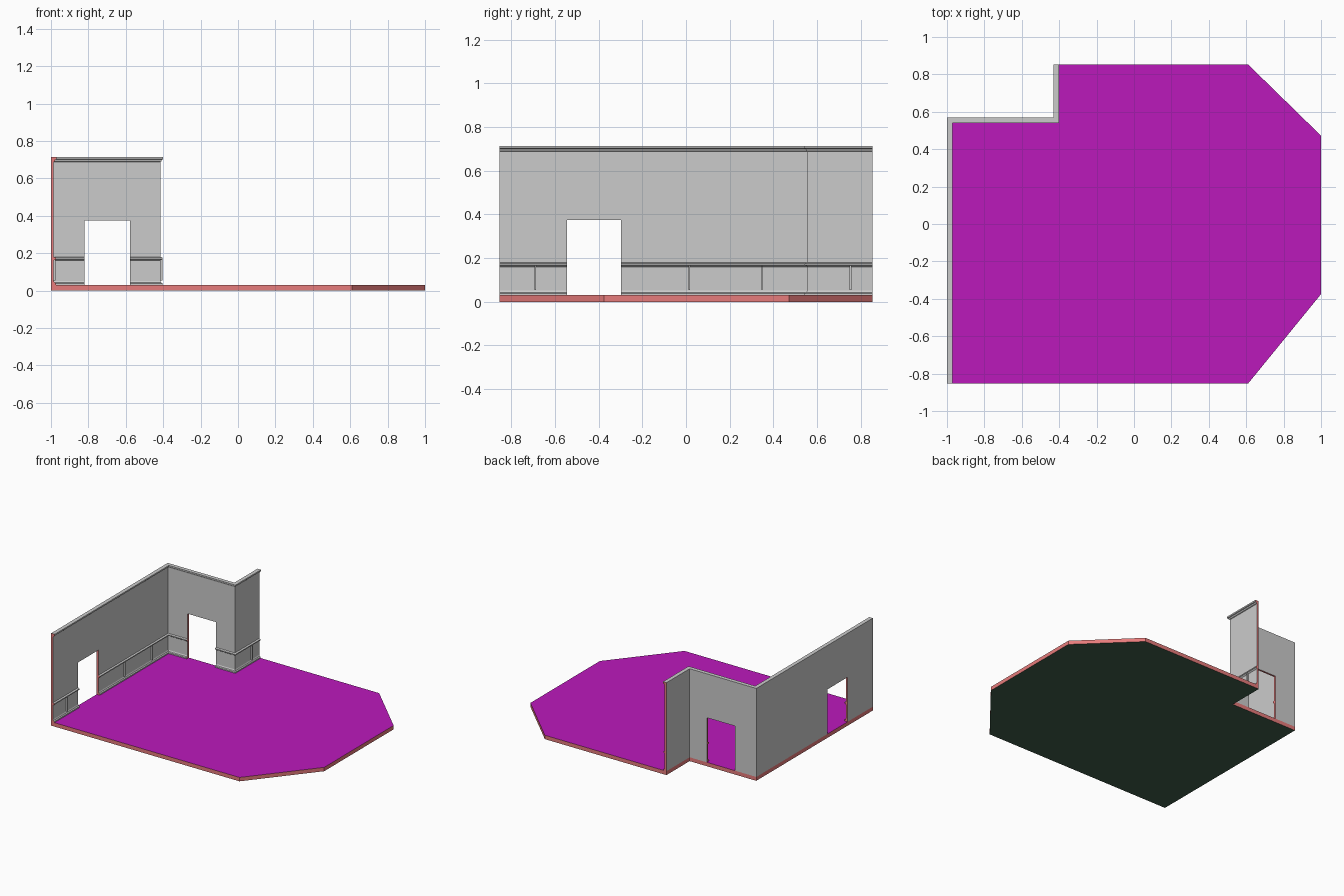
import bpy, bmesh
from mathutils import Vector

if "Cube" in bpy.data.objects:
    bpy.data.objects.remove(bpy.data.objects["Cube"])


def material(name, rgb):
    m = bpy.data.materials.new(name)
    m.diffuse_color = (*rgb, 1)
    m.use_nodes = True
    m.node_tree.nodes["Principled BSDF"].inputs["Base Color"].default_value = m.diffuse_color
    return m


PURPLE = material("floor_purple", (0.5, 0.01, 0.5))
RED = material("cut_red", (0.8, 0.2, 0.2))
GREEN = material("underside_green", (0.05, 0.11, 0.07))
GREY = material("wall_grey", (0.8, 0.8, 0.8))


def finish(bm, name, mats):
    bmesh.ops.recalc_face_normals(bm, faces=bm.faces)
    me = bpy.data.meshes.new(name)
    bm.to_mesh(me)
    bm.free()
    for m in mats:
        me.materials.append(m)
    ob = bpy.data.objects.new(name, me)
    bpy.context.collection.objects.link(ob)
    return ob


FLOOR = 0.03
Y = 0.853

# Floor slab: purple top, red edges, green underside
outline = [(-1, -Y), (0.61, -Y), (1, -0.375), (1, 0.472), (0.61, Y),
           (-0.43, Y), (-0.43, 0.57), (-1, 0.57)]
bm = bmesh.new()
low = [bm.verts.new((x, y, 0)) for x, y in outline]
top = [bm.verts.new((x, y, FLOOR)) for x, y in outline]
bm.faces.new(top).material_index = 0
bm.faces.new(low[::-1]).material_index = 2
for i in range(len(outline)):
    j = (i + 1) % len(outline)
    bm.faces.new((low[i], low[j], top[j], top[i])).material_index = 1
finish(bm, "floor_slab", [PURPLE, RED, GREEN])

# Wall section (distance in from outer face, height), split at door-head height
T = 0.0145
HEAD = 0.375
lower = [(0, HEAD), (0, FLOOR), (0.027, FLOOR), (0.027, 0.039), (0.019, 0.043), (T, 0.052),
         (T, 0.160), (0.021, 0.166), (0.027, 0.168), (0.027, 0.176), (T, 0.180), (T, HEAD)]
upper = [(T, HEAD), (T, 0.688), (0.020, 0.691), (0.023, 0.700), (0.030, 0.703),
         (0.030, 0.714), (0, 0.714), (0, HEAD)]

# Stations along the outer wall line with mitred inward directions
stations = [((-1, -Y), (1, 0)), ((-1, -0.545), (1, 0)), ((-1, -0.298), (1, 0)),
            ((-1, 0.57), (1, -1)), ((-0.82, 0.57), (0, -1)), ((-0.577, 0.57), (0, -1)),
            ((-0.43, 0.57), (1, -1)), ((-0.43, Y), (1, 0))]
doors = {1, 4}          # segments that are doorways

bm = bmesh.new()
cache = {}


def vert(i, point):
    key = (i, point)
    if key not in cache:
        p, n = stations[i]
        d, z = point
        cache[key] = bm.verts.new((p[0] + n[0] * d, p[1] + n[1] * d, z))
    return cache[key]


def strip(i, a, b, mat=0):
    quad = (vert(i, a), vert(i, b), vert(i + 1, b), vert(i + 1, a))
    bm.faces.new(quad).material_index = mat


def cap(i, section):
    bm.faces.new([vert(i, p) for p in section]).material_index = 1


for i in range(len(stations) - 1):
    for a, b in zip(upper, upper[1:]):
        strip(i, a, b)
    if i in doors:
        strip(i, (0, HEAD), (T, HEAD), 1)      # door soffit
        cap(i, lower)                          # door jambs
        cap(i + 1, lower)
    else:
        for a, b in zip(lower, lower[1:]):
            strip(i, a, b)
for i in (0, len(stations) - 1):               # cut wall ends
    cap(i, lower + upper[1:-1])
finish(bm, "walls_with_mouldings", [GREY, RED])


# Slim upright battens between baseboard and rail
def batten(name, x, y, width):
    bm = bmesh.new()
    bmesh.ops.create_cube(bm, size=1)
    for v in bm.verts:
        v.co = Vector((x + T + 0.005 + v.co.x * 0.012, y + v.co.y * width, 0.111 + v.co.z * 0.112))
    finish(bm, name, [])


for k, y in enumerate((-0.69, 0.015, 0.348)):
    batten(f"left_wall_batten_{k + 1}", -1, y, 0.006)
batten("right_wall_batten", -0.43, 0.753, 0.01)
